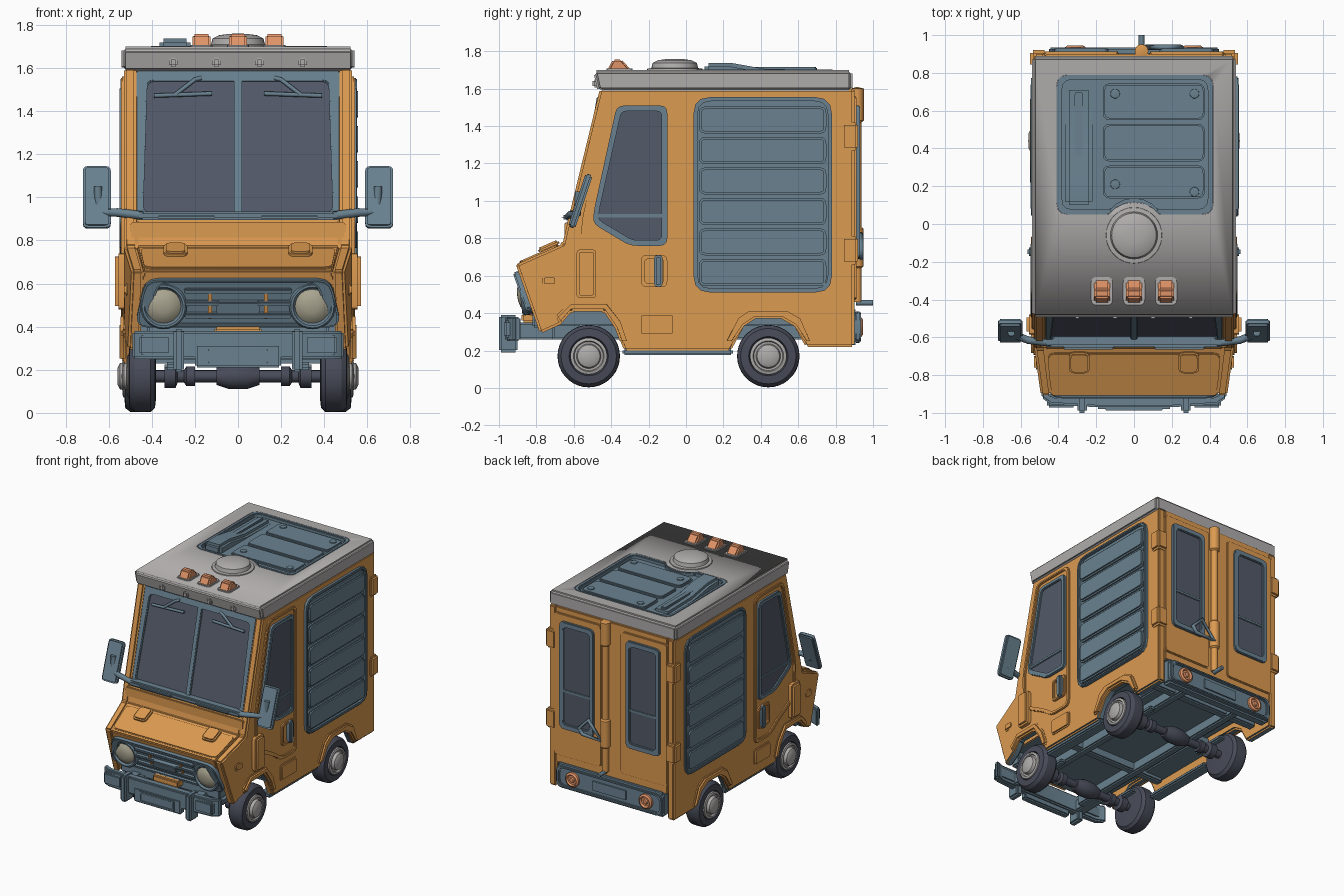
import bpy, bmesh, math
from mathutils import Matrix, Vector

def material(name, col):
    m = bpy.data.materials.new(name)
    m.diffuse_color = (*col, 1)
    return m

ORANGE = material("orange_paint", (0.72, 0.325, 0.082))
BLUE = material("slate_blue", (0.142, 0.222, 0.28))
GLASS = material("dark_glass", (0.085, 0.10, 0.138))
TYRE = material("tyre_rubber", (0.065, 0.072, 0.10))
GREY = material("roof_grey", (0.43, 0.415, 0.41))
LAMP = material("amber_lamp", (0.74, 0.29, 0.135))
BEIGE = material("headlight_beige", (0.40, 0.375, 0.28))

def frame(o, x, u):
    x, u = Vector(x).normalized(), Vector(u).normalized()
    m = Matrix((x, u, x.cross(u))).transposed().to_4x4()
    m.translation = Vector(o)
    return m

TOP = Matrix()
SIDE = frame((0, 0, 0), (0, 1, 0), (0, 0, 1))        # local (y, z), outward +x
BACK = frame((0, 0, 0), (-1, 0, 0), (0, 0, 1))       # local (-x, z), outward +y
FRONT = frame((0, 0, 0), (1, 0, 0), (0, 0, 1))       # local (x, z), outward -y
SCREEN = frame((0, -0.605, 0.88), (1, 0, 0), (0, 0.175, 0.72))
NOSE = frame((0, -0.78, 0.29), (1, 0, 0), (0, -0.13, 0.37))
HOOD = frame((0, -0.91, 0.66), (1, 0, 0), (0, 0.25, 0.11))

def finish(name, bm, mat, bevel=0, mirror=False, under=None, segs=2, taper=False):
    bmesh.ops.remove_doubles(bm, verts=bm.verts, dist=1e-5)
    bmesh.ops.recalc_face_normals(bm, faces=bm.faces)
    if bevel:
        es = [e for e in bm.edges if len(e.link_faces) == 2 and e.calc_face_angle() > 0.6]
        bmesh.ops.bevel(bm, geom=es, offset=bevel, segments=segs, affect='EDGES', clamp_overlap=True)
    if taper:                                        # nose narrows towards the front
        for v in bm.verts:
            v.co.x *= 1 - 0.07 * max(0, min(1, (-0.64 - v.co.y) / 0.27))
    bm.normal_update()
    me = bpy.data.meshes.new(name)
    me.materials.append(mat)
    if under:
        me.materials.append(under)
    for f in bm.faces:
        f.smooth = True
        if under and f.normal.z < -0.4 and f.calc_center_median().y > -0.76:
            f.material_index = 1
    bm.to_mesh(me)
    bm.free()
    me.set_sharp_from_angle(angle=math.radians(32))
    ob = bpy.data.objects.new(name, me)
    bpy.context.collection.objects.link(ob)
    if mirror:
        ob.modifiers.new("mirror", 'MIRROR')
    return ob

def rnd(pts, r, n=3):
    """Round the corners of a polygon."""
    out, k = [], len(pts)
    for i in range(k):
        p, a, b = Vector(pts[i]), Vector(pts[i - 1]), Vector(pts[(i + 1) % k])
        s = p + (a - p).normalized() * min(r, (a - p).length * 0.45)
        e = p + (b - p).normalized() * min(r, (b - p).length * 0.45)
        for j in range(n + 1):
            t = j / n
            out.append(s * (1 - t) ** 2 + p * 2 * t * (1 - t) + e * t * t)
    return out

def rect(a, b, c, d):
    return [(a, c), (b, c), (b, d), (a, d)]

def panel(name, pts, h0, h1, M, mat, bevel=0.006, hole=None, **kw):
    """Extrude a polygon (optionally with a matching hole) along the normal of M."""
    bm = bmesh.new()
    ring = lambda q, h: [bm.verts.new(M @ Vector((p[0], p[1], h))) for p in q]
    loops = [ring(pts, h0), ring(pts, h1)]
    if hole:
        loops += [ring(hole, h1), ring(hole, h0)]
    else:
        bm.faces.new(loops[0])
        bm.faces.new(loops[1])
    n = len(pts)
    for a in range(4 if hole else 1):
        A, B = loops[a], loops[(a + 1) % len(loops)]
        for i in range(n):
            bm.faces.new((A[i], A[(i + 1) % n], B[(i + 1) % n], B[i]))
    return finish(name, bm, mat, bevel, **kw)

def box(name, x, y, z, mat, bevel=0.01, **kw):
    return panel(name, rect(*x, *y), z[0], z[1], TOP, mat, bevel, **kw)

def lathe(name, prof, M, mat, n=28, **kw):
    """Revolve (radius, height) points about the normal of M."""
    bm = bmesh.new()
    rings = [[bm.verts.new(M @ Vector((r * math.cos(t), r * math.sin(t), h)))
              for t in (2 * math.pi * i / n for i in range(n))] for r, h in prof]
    for A, B in zip(rings, rings[1:]):
        for i in range(n):
            bm.faces.new((A[i], A[(i + 1) % n], B[(i + 1) % n], B[i]))
    return finish(name, bm, mat, **kw)

def at(M, x, y, h=0):
    return M @ Matrix.Translation((x, y, h))

def tube(name, pts, r, mat, mirror=False, cyclic=False):
    cu = bpy.data.curves.new(name, 'CURVE')
    cu.dimensions, cu.bevel_depth, cu.bevel_resolution, cu.use_fill_caps = '3D', r, 2, True
    sp = cu.splines.new('POLY')
    sp.points.add(len(pts) - 1)
    for p, q in zip(sp.points, pts):
        p.co = (*q, 1)
    sp.use_cyclic_u = cyclic
    cu.materials.append(mat)
    ob = bpy.data.objects.new(name, cu)
    bpy.context.collection.objects.link(ob)
    if mirror:
        ob.modifiers.new("mirror", 'MIRROR')

def window(name, outer, inner, M, h, r=0.05, **kw):
    panel(name + "_frame", rnd(outer, r), h - 0.01, h + 0.016, M, BLUE, 0.005, hole=rnd(inner, r * 0.7), **kw)
    panel(name + "_glass", rnd(inner, r * 0.7), h - 0.01, h + 0.002, M, GLASS, 0, **kw)

# Body: side walls with wheel arches, and a core between them with a recessed windscreen
nose, tail = [(-0.91, 0.66), (-0.66, 0.77), (-0.635, 0.88)], [(0.9, 1.6)]
lower = [(0.9, 0.22), (0.64, 0.22), (0.58, 0.33), (0.51, 0.37), (0.37, 0.37), (0.31, 0.33), (0.24, 0.2),
         (-0.33, 0.2), (-0.38, 0.32), (-0.44, 0.41), (-0.61, 0.41), (-0.67, 0.34), (-0.78, 0.29)]
panel("body_side", nose + [(-0.46, 1.6)] + tail + lower, 0.47, 0.53, SIDE, ORANGE, 0.012, mirror=True, under=BLUE, taper=True)
panel("body_core", nose + [(-0.605, 0.885), (-0.43, 1.6)] + tail + [(0.9, 0.41), (-0.822, 0.41)], -0.47, 0.47, SIDE, ORANGE,
      0.006, under=BLUE, taper=True)
panel("rear_flare", [(0.2, 0.24), (0.27, 0.38), (0.33, 0.42), (0.55, 0.42), (0.62, 0.38), (0.68, 0.24), (0.64, 0.24),
      (0.58, 0.33), (0.51, 0.37), (0.37, 0.37), (0.31, 0.33), (0.25, 0.24)], 0.51, 0.55, SIDE, ORANGE, 0.012, mirror=True)
panel("front_flare", [(-0.3, 0.24), (-0.34, 0.36), (-0.42, 0.46), (-0.62, 0.46), (-0.7, 0.38), (-0.67, 0.34),
      (-0.61, 0.41), (-0.44, 0.41), (-0.38, 0.32), (-0.35, 0.24)], 0.51, 0.545, SIDE, ORANGE, 0.012, mirror=True)

# Chassis and axles
box("chassis", (-0.34, 0.34), (-0.78, 0.86), (0.33, 0.42), BLUE)
box("chassis_rail", (0.2, 0.26), (-0.85, 0.88), (0.26, 0.34), BLUE, mirror=True)
box("sill", (0.42, 0.51), (-0.34, 0.25), (0.175, 0.21), BLUE, mirror=True)
box("sill_floor", (0.3, 0.5), (-0.33, 0.24), (0.3, 0.42), BLUE, mirror=True)
for y in (-0.3, 0.7):
    box("cross_member", (-0.46, 0.46), (y, y + 0.06), (0.27, 0.34), BLUE)
for end, y in (("front", -0.52), ("rear", 0.44)):
    c = at(SIDE, y, 0.17)
    lathe(end + "_axle", [(0, -0.42), (0.028, -0.42), (0.028, 0.42), (0, 0.42)], c, TYRE, 16)
    lathe(end + "_axle_joint", [(0, 0.2), (0.045, 0.2), (0.045, 0.24), (0.03, 0.25), (0.03, 0.28), (0.055, 0.29),
          (0.055, 0.34), (0, 0.34)], c, TYRE, 16, mirror=True)
    lathe(end + "_differential", [(0, -0.1), (0.04, -0.1), (0.06, -0.04), (0.06, 0.04), (0.04, 0.1), (0, 0.1)], c, TYRE, 16)
    box(end + "_spring", (0.29, 0.34), (y - 0.14, y + 0.14), (0.2, 0.235), BLUE, mirror=True)
    w = at(SIDE, y, 0.17, 0.0 if end == "front" else 0.02)
    lathe(end + "_tyre", [(0, 0.38), (0.1, 0.38), (0.145, 0.385), (0.165, 0.405), (0.167, 0.44), (0.165, 0.48),
          (0.148, 0.503), (0.105, 0.507), (0.098, 0.49), (0, 0.49)], w, TYRE, 36, mirror=True)
    lathe(end + "_hub", [(0.098, 0.49), (0.098, 0.512), (0.082, 0.517), (0.077, 0.506), (0.066, 0.506), (0.06, 0.528),
          (0.04, 0.538), (0, 0.54)], w, GREY, 28, mirror=True)

# Roof with lip and a recessed hatch
roof = panel("roof", [(-0.46, 1.585), (-0.475, 1.6), (-0.495, 1.69), (-0.48, 1.7), (0.89, 1.7), (0.89, 1.585)], -0.54, 0.54,
             SIDE, GREY, 0.022, segs=3)
for x in (0.1, 0.3):
    box("roof_lip_bump", (x - 0.02, x + 0.02), (-0.5, -0.45), (1.605, 1.65), GREY, mirror=True)
hatch = rnd([(-0.41, 0.05), (-0.41, 0.79), (0.42, 0.79), (0.42, 0.05)], 0.06)
hatch += [Vector((0.175 * math.cos(math.radians(a)), -0.06 + 0.175 * math.sin(math.radians(a)))) for a in range(39, 142, 17)]
cutter = panel("hatch_cutter", hatch, 1.665, 1.8, TOP, GREY, 0)
cutter.hide_render = True
cutter.hide_set(True)
cut = roof.modifiers.new("hatch_recess", 'BOOLEAN')
cut.operation, cut.object, cut.solver = 'DIFFERENCE', cutter, 'EXACT'
mid = Vector((0, 0.44))
grow = lambda k: [mid + (p - mid) * k for p in hatch]
panel("hatch_plate", grow(0.99), 1.66, 1.676, TOP, BLUE, 0)
panel("hatch_rim", grow(0.998), 1.66, 1.702, TOP, BLUE, 0.006, hole=grow(0.93))
for a, b in ((0.55, 0.745), (0.33, 0.53), (0.135, 0.31)):
    panel("hatch_slat", rnd(rect(-0.165, 0.375, a, b), 0.04), 1.66, 1.693, TOP, BLUE, 0.008)
for x, y in ((-0.1, 0.69), (0.32, 0.69), (-0.1, 0.21), (0.32, 0.17)):
    lathe("hatch_bolt", [(0.026, 1.69), (0.024, 1.699), (0, 1.703)], at(TOP, x, y), BLUE, 14)

# Scoop, dome and marker lamps
panel("scoop", [(0.1, 1.66), (0.1, 1.738), (0.24, 1.738), (0.42, 1.706), (0.73, 1.7), (0.73, 1.66)], -0.365, -0.22, SIDE, BLUE, 0.02)
panel("scoop_ridge", rnd(rect(-0.315, -0.27, 0.14, 0.7), 0.02), 1.68, 1.716, TOP, BLUE)
lathe("dome", [(0.15, 1.69), (0.147, 1.707), (0.125, 1.71), (0.118, 1.738), (0.09, 1.752), (0.04, 1.759), (0, 1.76)],
      at(TOP, 0, -0.06), GREY, 36)
for x in (-0.17, 0, 0.17):
    panel("lamp_base", rnd(rect(x - 0.057, x + 0.057, -0.43, -0.28), 0.03), 1.69, 1.707, TOP, GREY)
    panel("roof_lamp", [(-0.425, 1.69), (-0.39, 1.757), (-0.345, 1.757), (-0.285, 1.69)], x - 0.042, x + 0.042, SIDE, LAMP, 0.01)

# Windscreen, wipers, cowl bar and mirrors
pane = rnd([(-0.44, 0.05), (0.44, 0.05), (0.42, 0.675), (-0.42, 0.675)], 0.03)
panel("windscreen_frame", rnd([(-0.472, 0.02), (0.472, 0.02), (0.472, 0.725), (-0.472, 0.725)], 0.02), -0.01, 0.018, SCREEN, BLUE,
      0.005, hole=pane)
panel("windscreen_glass", pane, -0.01, 0.004, SCREEN, GLASS, 0)
panel("windscreen_divider", rect(-0.018, 0.018, 0.04, 0.69), 0, 0.018, SCREEN, BLUE, 0.004)
sc = lambda x, y, h: SCREEN @ Vector((x, y, h))
tube("wiper_blade", [sc(0.12, 0.615, 0.018), sc(0.39, 0.605, 0.018)], 0.01, BLUE, True)
tube("wiper_arm", [sc(0.17, 0.69, 0.015), sc(0.2, 0.68, 0.025), sc(0.29, 0.61, 0.02)], 0.01, BLUE, True)
box("cowl_bar", (-0.47, 0.47), (-0.65, -0.585), (0.895, 0.935), BLUE)
box("cowl_bar_pad", (0.1, 0.38), (-0.665, -0.62), (0.9, 0.925), BLUE, mirror=True)
tube("mirror_arm", [(0.44, -0.63, 0.915), (0.56, -0.615, 0.93), (0.65, -0.58, 0.93), (0.65, -0.575, 1.05)], 0.02, BLUE, True)
MIR = frame((0.655, -0.565, 1.0), (1, 0, 0), (0, 0.09, 0.27))
panel("mirror", rnd(rect(-0.065, 0.065, -0.15, 0.15), 0.025), -0.02, 0.02, MIR, BLUE, 0.01, mirror=True)

# Nose: hood panel, clips, grille, headlights, bumper
panel("hood_panel", rnd([(-0.44, 0.02), (0.44, 0.02), (0.46, 0.25), (-0.46, 0.25)], 0.04), -0.01, 0.008, HOOD, ORANGE)
panel("cowl_panel", rnd(rect(-0.5, 0.5, 0.775, 0.885), 0.02), 0.62, 0.65, FRONT, ORANGE)
panel("hood_clip", rnd(rect(0.235, 0.345, 0.14, 0.26), 0.03), 0, 0.032, HOOD, ORANGE, 0.01, mirror=True)
gr = rnd([(-0.48, 0.12), (0.48, 0.12), (0.43, 0.355), (-0.43, 0.355)], 0.06)
panel("grille_plate", gr, -0.01, 0.006, NOSE, BLUE, 0)
panel("grille_frame", gr, -0.01, 0.03, NOSE, BLUE, 0.008, hole=[Vector((0, 0.237)) + (p - Vector((0, 0.237))) * 0.86 for p in gr])
for y in (0.165, 0.225, 0.285):
    panel("grille_bar", rect(-0.25, 0.25, y, y + 0.025), 0, 0.028, NOSE, BLUE)
panel("grille_tab", rect(0.12, 0.14, 0.16, 0.29), 0, 0.018, NOSE, ORANGE, 0.003, mirror=True)
panel("grille_badge", rnd(rect(-0.1, 0.1, 0.19, 0.25), 0.015), 0, 0.038, NOSE, BLUE)
LIGHT = frame((0.345, -0.835, 0.5), (1, 0, 0), (0, -0.12, 1))
lathe("headlight_bezel", [(0.108, -0.04), (0.108, 0.04), (0.1, 0.052), (0.09, 0.052), (0.079, 0.035)], LIGHT, BLUE, mirror=True)
lathe("headlight", [(0.08, 0.0), (0.08, 0.04), (0.058, 0.058), (0.03, 0.066), (0, 0.068)], LIGHT, BEIGE, mirror=True)
panel("bumper", [(-0.49, -0.88), (-0.49, -0.92), (-0.44, -0.955), (-0.2, -0.97), (0.2, -0.97), (0.44, -0.955), (0.49, -0.92),
      (0.49, -0.88), (0.42, -0.91), (-0.42, -0.91)], 0.25, 0.38, TOP, BLUE, 0.01)
box("bumper_end_pad", (0.31, 0.46), (-0.972, -0.9), (0.27, 0.36), BLUE, mirror=True)
box("bumper_guard", (0.25, 0.3), (-1.0, -0.9), (0.19, 0.39), BLUE, 0.012, mirror=True)
box("bumper_bracket", (0.24, 0.32), (-0.93, -0.7), (0.26, 0.35), BLUE, mirror=True)
box("front_plate", (-0.2, 0.2), (-0.98, -0.93), (0.21, 0.32), BLUE)
panel("front_plate_rim", rect(-0.15, 0.15, 0.22, 0.305), 0.97, 0.988, FRONT, BLUE, 0.003, hole=rect(-0.135, 0.135, 0.235, 0.29))
box("front_apron", (-0.42, 0.42), (-0.82, -0.74), (0.32, 0.43), BLUE)
box("front_valance", (-0.11, 0.11), (-0.88, -0.78), (0.35, 0.4), ORANGE)

# Cab doors
seam = [(-0.41, 1.56), (-0.06, 1.56), (-0.06, 0.44), (-0.25, 0.44), (-0.33, 0.5), (-0.55, 0.62), (-0.56, 0.88)]
panel("door_rim", rnd(seam, 0.05), 0.52, 0.543, SIDE, ORANGE, 0.005, mirror=True,
      hole=rnd([(-0.39, 1.54), (-0.085, 1.54), (-0.085, 0.465), (-0.24, 0.465), (-0.32, 0.525), (-0.525, 0.64), (-0.535, 0.88)], 0.04))
window("door", [(-0.37, 1.51), (-0.1, 1.51), (-0.1, 0.76), (-0.3, 0.76), (-0.5, 0.88), (-0.49, 0.96)],
       [(-0.345, 1.48), (-0.13, 1.48), (-0.13, 0.79), (-0.285, 0.79), (-0.47, 0.9), (-0.46, 0.97)], SIDE, 0.533, 0.04, mirror=True)
panel("door_window_bar", rect(-0.47, -0.12, 0.91, 0.93), 0.52, 0.543, SIDE, BLUE, 0.003, mirror=True)
panel("handle_recess", rnd(rect(-0.24, -0.1, 0.54, 0.71), 0.03), 0.52, 0.545, SIDE, ORANGE, 0.005, mirror=True,
      hole=rnd(rect(-0.22, -0.12, 0.56, 0.69), 0.02))
panel("door_handle", rnd(rect(-0.17, -0.125, 0.54, 0.71), 0.02), 0.52, 0.565, SIDE, BLUE, 0.01, mirror=True)
panel("door_hinge", rnd(rect(-0.585, -0.48, 0.48, 0.74), 0.02), 0.5, 0.57, SIDE, ORANGE, 0.015, mirror=True)
panel("door_step", rnd(rect(-0.25, -0.06, 0.28, 0.4), 0.02), 0.51, 0.545, SIDE, ORANGE, 0.01, mirror=True)
panel("side_marker", rnd(rect(-0.77, -0.69, 0.545, 0.6), 0.02), 0.48, 0.53, SIDE, ORANGE, 0.01, mirror=True)

# Louvred side panels, standing prouder on the right
for s, d in ((1, 0.0), (-1, 0.008)):
    M = SIDE if s > 0 else Matrix.Scale(-1, 4, (1, 0, 0)) @ SIDE
    panel("louvre_plate", rnd(rect(0.04, 0.78, 0.51, 1.555), 0.09), 0.5, 0.533, M, BLUE, 0)
    panel("louvre_frame", rnd(rect(0.04, 0.78, 0.51, 1.555), 0.09), 0.5, 0.553 - d, M, BLUE, 0.006,
          hole=rnd(rect(0.062, 0.758, 0.532, 1.533), 0.07))
    for i in range(6):
        z = 0.545 + i * 0.163
        panel("louvre_slat", rnd(rect(0.07, 0.75, z, z + 0.145), 0.035), 0.5, 0.556 - d, M, BLUE, 0.011)

# Rear doors, hinges, lock pole, handle, bumper and lamps
for s in (1, -1):
    c = 0.28 * s
    panel("rear_door", rnd(rect(c - 0.2, c + 0.2, 0.47, 1.56), 0.03), 0.89, 0.912, BACK, ORANGE)
    window("rear_window", rect(c - 0.145, c + 0.145, 0.69, 1.51), rect(c - 0.11, c + 0.11, 0.73, 1.47), BACK, 0.913, 0.04)
    panel("rear_window_bar", rect(c - 0.12, c + 0.12, 0.97, 0.99), 0.91, 0.922, BACK, BLUE, 0.003)
for z in (0.66, 1.27):
    box("rear_hinge", (0.46, 0.55), (0.83, 0.92), (z, z + 0.15), ORANGE, 0.015, mirror=True)
P = at(TOP, 0.04, 0.915)
lathe("lock_pole", [(0, 0.46), (0.024, 0.46), (0.024, 0.64), (0.035, 0.65), (0.035, 0.85), (0.024, 0.86), (0.024, 1.42),
      (0.036, 1.43), (0.036, 1.6), (0, 1.61)], P, ORANGE, 18)
tube("lock_handle", [(0.06, 0.935, 0.69), (0.22, 0.935, 0.7), (0.25, 0.935, 0.74), (0.17, 0.935, 0.82)], 0.014, BLUE, cyclic=True)
tube("lock_pin", [(0.04, 0.91, 0.455), (0.04, 1.0, 0.455)], 0.015, BLUE)
box("rear_bumper", (-0.45, 0.45), (0.84, 0.92), (0.23, 0.42), BLUE, 0.015)
panel("rear_bumper_rim", rnd(rect(-0.45, 0.45, 0.24, 0.41), 0.05), 0.9, 0.935, BACK, BLUE, 0.008, hole=rnd(rect(-0.42, 0.42, 0.265, 0.385), 0.04))
box("rear_plate", (-0.15, 0.15), (0.9, 0.93), (0.28, 0.37), BLUE)
lathe("rear_lamp", [(0.055, 0.9), (0.055, 0.935), (0.042, 0.945), (0.034, 0.932), (0.02, 0.932), (0.015, 0.942), (0, 0.945)],
      at(BACK, -0.31, 0.325), LAMP, 24, mirror=True)
